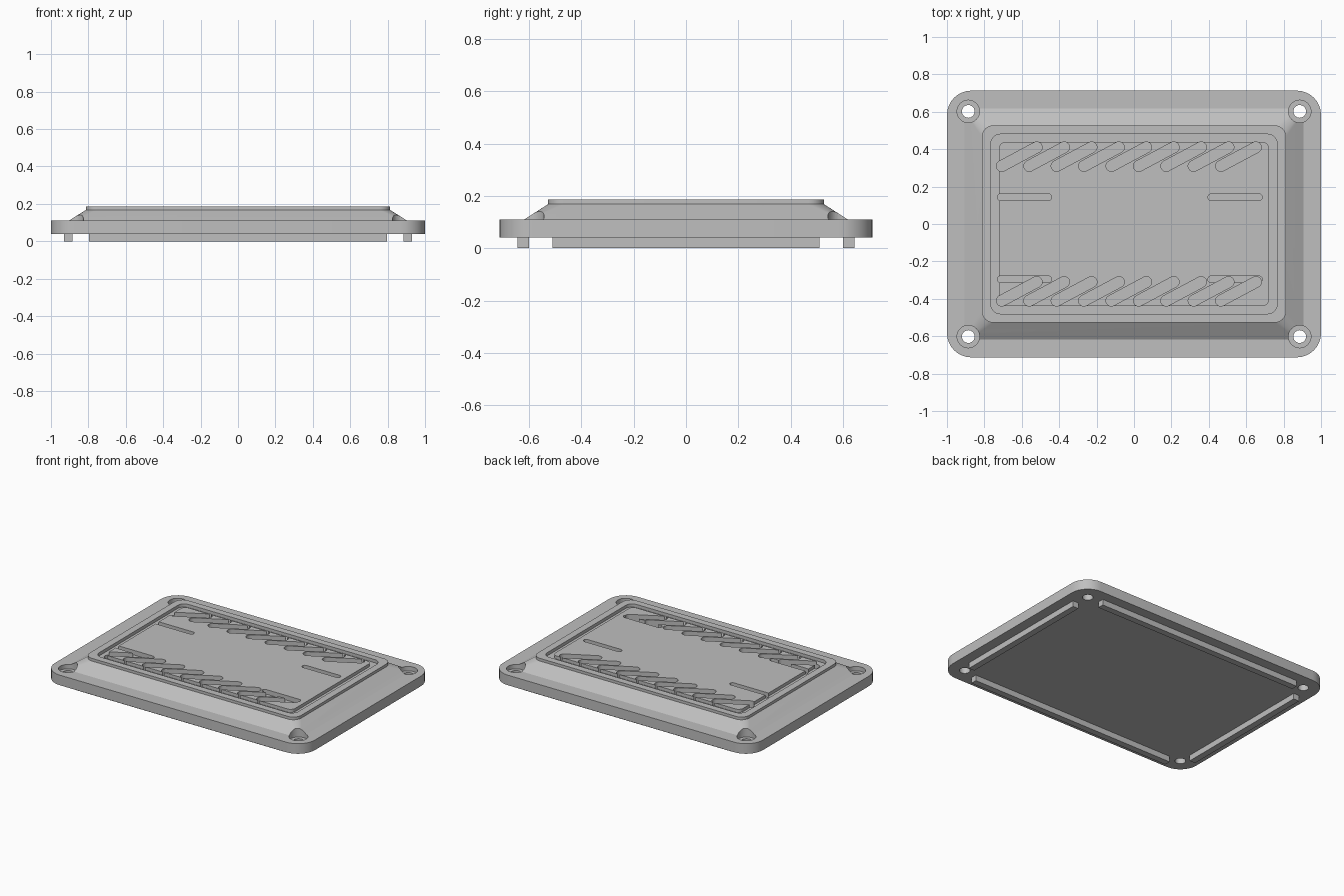
import bpy, bmesh
from math import pi, cos, sin, atan2

cube = bpy.data.objects.get("Cube")
if cube:
    bpy.data.objects.remove(cube, do_unlink=True)

grey = bpy.data.materials.new("plain grey")
grey.use_nodes = True
COLOUR = (0.52, 0.52, 0.52, 1)
grey.diffuse_color = COLOUR
grey.node_tree.nodes["Principled BSDF"].inputs["Base Color"].default_value = COLOUR


def arc(cx, cy, r, start, sweep, n, closed=False):
    count = n if closed else n + 1
    return [(cx + r * cos(start + sweep * i / n), cy + r * sin(start + sweep * i / n))
            for i in range(count)]


def rounded_rect(hx, hy, r, n=8):
    pts = []
    for k, (sx, sy) in enumerate([(1, 1), (-1, 1), (-1, -1), (1, -1)]):
        pts += arc(sx * (hx - r), sy * (hy - r), r, k * pi / 2, pi / 2, n)
    return pts


def circle(x, y, r):
    return arc(x, y, r, 0, 2 * pi, 32, closed=True)


def capsule(a, b, r, n=10):
    t = atan2(b[1] - a[1], b[0] - a[0])
    return arc(*b, r, t - pi / 2, pi, n) + arc(*a, r, t + pi / 2, pi, n)


def loft(bm, sections):
    """Skin a stack of (outline, height) sections and cap both ends."""
    rings = [[bm.verts.new((x, y, z)) for x, y in pts] for pts, z in sections]
    for low, high in zip(rings, rings[1:]):
        for i in range(len(low)):
            j = (i + 1) % len(low)
            bm.faces.new((low[i], low[j], high[j], high[i]))
    bm.faces.new(rings[0][::-1])
    bm.faces.new(rings[-1])


def make(name, solids):
    bm = bmesh.new()
    for sections in solids:
        loft(bm, sections)
    bmesh.ops.recalc_face_normals(bm, faces=bm.faces)
    mesh = bpy.data.meshes.new(name)
    bm.to_mesh(mesh)
    bm.free()
    mesh.materials.append(grey)
    ob = bpy.data.objects.new(name, mesh)
    bpy.context.collection.objects.link(ob)
    return ob


def prisms(name, outlines, z0, z1):
    return make(name, [[(o, z0), (o, z1)] for o in outlines])


# Cover: base plate, sloped shoulder, raised panel with a groove around it
BOTTOM, PLATE, SHOULDER, TOP, GROOVE = 0.04, 0.11, 0.168, 0.187, 0.165
plate = rounded_rect(1.0, 0.713, 0.13)
foot = rounded_rect(0.905, 0.618, 0.02)
panel = rounded_rect(0.813, 0.527, 0.06)
groove_out = rounded_rect(0.765, 0.48, 0.05)
groove_in = rounded_rect(0.722, 0.438, 0.035)
cover = make("cover", [[
    (plate, BOTTOM), (plate, PLATE), (foot, PLATE), (panel, SHOULDER), (panel, TOP),
    (groove_out, TOP), (groove_out, GROOVE), (groove_in, GROOVE), (groove_in, TOP)]])

# Cutters: screw holes, screw head pockets, slanted vents, straight slots
corners = [(sx * 0.886, sy * 0.602) for sx in (-1, 1) for sy in (-1, 1)]
slants = [capsule((x, y), (x + 0.187, y + 0.1), 0.029)
          for x in [-0.707 + 0.1465 * i for i in range(9)] for y in (0.31, -0.41)]
straights = [capsule((x, y), (x + 0.255, y), 0.018)
             for x in (-0.713, 0.413) for y in (0.143, -0.296)]
cutters = [
    prisms("screw_holes", [circle(x, y, 0.034) for x, y in corners], -0.1, 0.3),
    prisms("screw_pockets", [circle(x, y, 0.06) for x, y in corners], 0.08, 0.3),
    prisms("slanted_vents", slants, 0.135, 0.3),
    prisms("straight_slots", straights, 0.155, 0.3),
]
bpy.context.view_layer.objects.active = cover
for cutter in cutters:
    cutter.hide_render = True
    mod = cover.modifiers.new(cutter.name, "BOOLEAN")
    mod.operation = "DIFFERENCE"
    mod.solver = "EXACT"
    mod.object = cutter
    bpy.ops.object.modifier_apply(modifier=mod.name)
    bpy.data.objects.remove(cutter, do_unlink=True)

bpy.ops.object.select_all(action="DESELECT")
cover.select_set(True)
bpy.ops.object.shade_smooth_by_angle(angle=0.4)


# Locating ribs under the plate, one along each edge
def rib(name, cx, cy, hx, hy):
    outline = [(cx - hx, cy - hy), (cx + hx, cy - hy), (cx + hx, cy + hy), (cx - hx, cy + hy)]
    prisms(name, [outline], 0, BOTTOM + 0.005)


for side, s in (("right", -1), ("left", 1)):
    rib(side + "_rib", s * 0.907, 0, 0.022, 0.51)
for side, s in (("front", -1), ("back", 1)):
    rib(side + "_rib", 0, s * 0.622, 0.797, 0.022)
